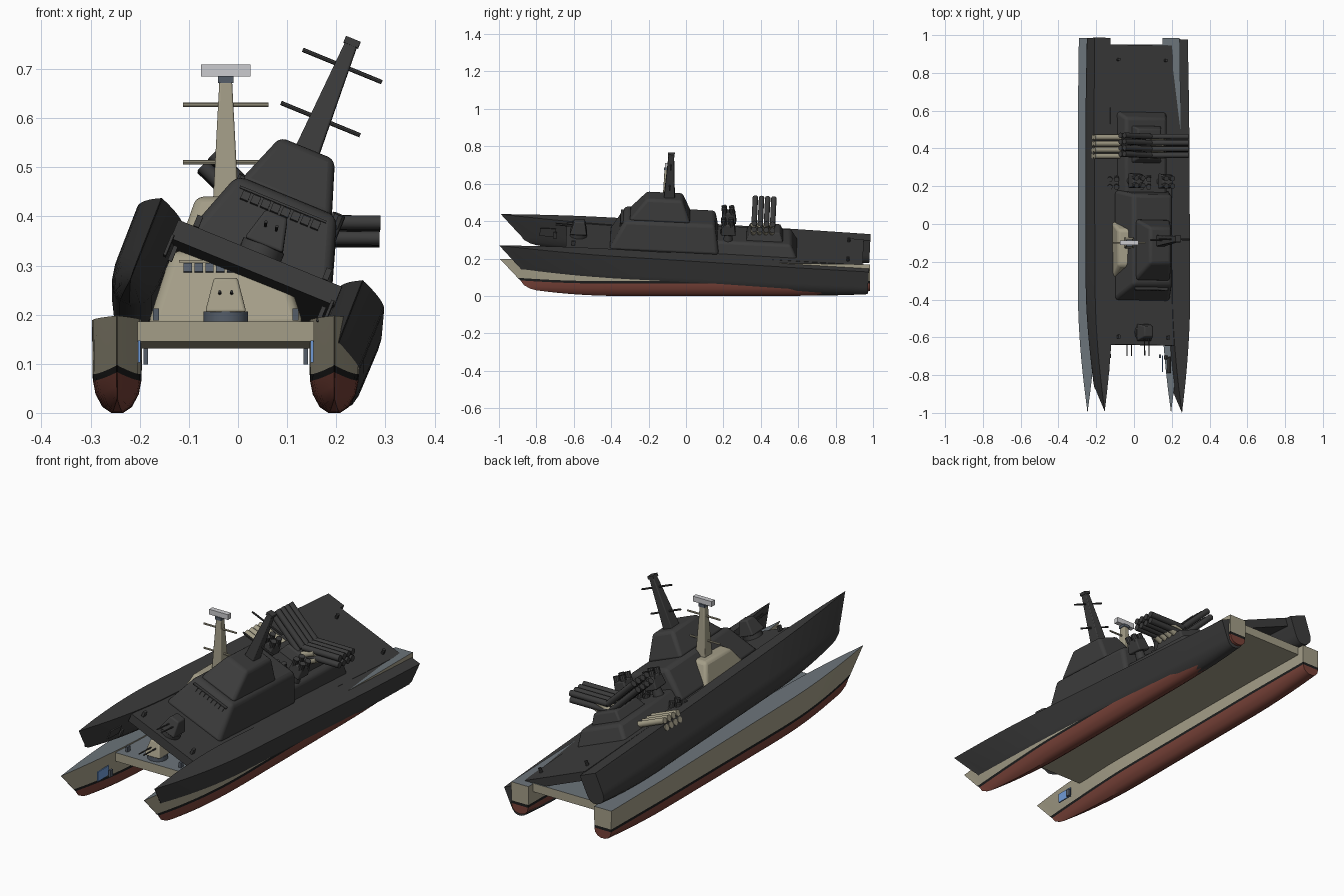
import bpy, bmesh, math
from mathutils import Matrix, Vector

if "Cube" in bpy.data.objects:
    bpy.data.objects.remove(bpy.data.objects["Cube"])


def mat(name, r, g, b):
    m = bpy.data.materials.new(name)
    m.diffuse_color = (r, g, b, 1)
    m.use_nodes = True
    m.node_tree.nodes["Principled BSDF"].inputs["Base Color"].default_value = m.diffuse_color
    return m


TAN = mat("tan_paint", .37, .34, .245)
RED = mat("bottom_red", .19, .055, .04)
BLACK = mat("waterline_black", .012, .012, .012)
DECK = mat("deck_grey", .15, .175, .195)
DARK = mat("charcoal", .045, .045, .045)
BLUE = mat("light_blue", .16, .33, .68)
WHITE = mat("radar_white", .6, .6, .62)
GLASS = mat("slate_grey", .09, .11, .14)
parts = []      # every part of the ship in its own frame
only_lower = []   # parts the upper ship lacks


def finish(name, bm, mats, bevel=0, smooth=False):
    bmesh.ops.recalc_face_normals(bm, faces=bm.faces)
    me = bpy.data.meshes.new(name)
    bm.to_mesh(me)
    bm.free()
    for m in mats:
        me.materials.append(m)
    ob = bpy.data.objects.new(name, me)
    bpy.context.collection.objects.link(ob)
    if bevel:
        b = ob.modifiers.new("soft_edges", 'BEVEL')
        b.width, b.segments, b.limit_method = bevel, 3, 'ANGLE'
    if smooth or bevel:
        bpy.ops.object.select_all(action='DESELECT')
        ob.select_set(True)
        bpy.context.view_layer.objects.active = ob
        bpy.ops.object.shade_smooth_by_angle(angle=math.radians(35))
    parts.append(ob)
    return ob


def frustum(name, bottom, top, z0, z1, m, bevel=0, top_mat=None, cx=0):
    """Tapered block; bottom and top are (half width, y front, y back)."""
    bm = bmesh.new()
    rings = []
    for (w, a, b), z in ((bottom, z0), (top, z1)):
        rings.append([bm.verts.new((cx + x, y, z)) for x, y in
                      ((-w, a), (w, a), (w, b), (-w, b))])
    bm.faces.new(rings[0])
    lid = bm.faces.new(rings[1])
    if top_mat:
        lid.material_index = 1
    for i in range(4):
        j = (i + 1) % 4
        bm.faces.new((rings[0][i], rings[0][j], rings[1][j], rings[1][i]))
    return finish(name, bm, [m, top_mat or m], bevel)


def box(name, c, size, m, tilt=0):
    bm = bmesh.new()
    bmesh.ops.create_cube(bm, size=1, matrix=Matrix.Translation(c)
                          @ Matrix.Rotation(tilt, 4, 'X') @ Matrix.Diagonal((*size, 1)))
    return finish(name, bm, [m])


def rods(name, ends, r1, r2, m, n=12):
    """Round bars between pairs of points, joined in one part."""
    bm = bmesh.new()
    for a, b in ends:
        a, b = Vector(a), Vector(b)
        d = b - a
        bmesh.ops.create_cone(bm, cap_ends=True, segments=n, radius1=r1, radius2=r2, depth=d.length,
                              matrix=Matrix.Translation((a + b) / 2)
                              @ d.to_track_quat('Z', 'Y').to_matrix().to_4x4())
    return finish(name, bm, [m], smooth=True)


# Hull levels, keel to deck: bow y, half width, z at bow, z amidships, z at stern
LEVELS = [(-.80, .012, .030, .000, .026), (-.83, .030, .038, .012, .032),
          (-.865, .044, .056, .038, .045), (-.885, .0495, .083, .066, .066),
          (-.90, .050, .097, .079, .079), (-.995, .051, .198, .182, .168)]
STEPS = 28


def hull(name, cx):
    bm = bmesh.new()
    grid = []
    for i in range(STEPS + 1):
        t = (i / STEPS) ** 1.4
        fill = min(1, t / .32)
        f = max(.02, 1 - (1 - fill) ** 1.8)
        f *= 1 - .1 * max(0, (t - .8) / .2)
        half = []
        for k, (bow, w, zb, zm, zs) in enumerate(LEVELS):
            y = bow + t * (.985 - bow)
            if k == 5:
                z = zb + t * (zs - zb)
            else:
                z = zm + (zb - zm) * max(0, 1 - t / .25) ** 2 + (zs - zm) * max(0, (t - .75) / .25) ** 2
            half.append((w * f, y, z))
        ring = [(-x, y, z) for x, y, z in reversed(half)] + half
        grid.append([bm.verts.new((cx + x, y, z)) for x, y, z in ring])
    # bands: deck edge strip, stripe, then red below
    band = [0, 1, 2, 2, 2, 2, 2, 2, 2, 1, 0]
    for a, b in zip(grid, grid[1:]):
        for k in range(11):
            bm.faces.new((a[k], a[k + 1], b[k + 1], b[k])).material_index = band[k]
        bm.faces.new((a[11], a[0], b[0], b[11])).material_index = 3
    for end in (grid[0], grid[-1]):
        for k in range(5):
            bm.faces.new((end[k], end[k + 1], end[10 - k], end[11 - k])).material_index = band[k]
    return finish(name, bm, [TAN, BLACK, RED, DECK], smooth=True)


# Twin hulls and inner side plates
for s, side in ((-1, "left"), (1, "right")):
    hull(side + "_hull", s * .221)
    p = box(side + "_blue_plate", (s * .176, -.74, .125), (.006, .085, .045), BLUE)
    p.rotation_euler.z = 0
    box(side + "_plate_bracket", (s * .163, -.70, .115), (.009, .02, .033), GLASS)

# Cross deck joining the hulls, slightly lower at the stern
platform = frustum("cross_deck", (.18, -.64, .95), (.18, -.64, .95), .145, .186, TAN, top_mat=DECK)
for v in platform.data.vertices:
    if v.co.y > 0:
        v.co.z -= .014

# Stepped deckhouse
frustum("lower_deckhouse", (.160, -.41, .18), (.110, -.33, .15), .175, .33, TAN, .018)
frustum("upper_deckhouse", (.100, -.31, .02), (.060, -.22, -.03), .325, .44, TAN, .014)
frustum("aft_deckhouse", (.145, .14, .60), (.115, .15, .56), .165, .24, TAN, .014)
frustum("aft_launcher_base", (.085, .32, .52), (.065, .34, .50), .235, .285, TAN, .008)

# Bridge windows along the sloped front
for i in range(8):
    box("bridge_window_%d" % i, (-.077 + .022 * i, -.350, .295), (.017, .007, .02), GLASS, -math.atan(.08 / .155))
box("window_visor", (0, -.347, .309), (.19, .016, .005), TAN)

# Mast, cap, yards and radar
frustum("mast", (.026, -.13, -.07), (.013, -.115, -.085), .43, .675, TAN, .004)
frustum("mast_cap", (.016, -.118, -.082), (.016, -.118, -.082), .672, .686, GLASS)
rods("mast_yards", [((-.087, -.1, z), (.087, -.1, z)) for z in (.51, .627)], .0045, .0045, TAN, 8)
only_lower.append(box("radar_panel", (0, -.1, .697), (.10, .024, .025), WHITE))

# Forward gun
rods("gun_ring", [((0, -.575, .18), (0, -.575, .206))], .045, .045, GLASS, 24)
frustum("gun_turret", (.042, -.622, -.53), (.024, -.600, -.545), .205, .275, TAN, .006)
rods("gun_barrels", [((x, -.59, .243), (x, -.70, .247)) for x in (-.012, .012)], .0035, .003, DARK, 8)

# Missile tubes: two rows of four per side, raised outwards
for s, side in ((-1, "left"), (1, "right")):
    ends = []
    for row in (0, 1):
        for k in range(4):
            y = .36 + k * .033
            ends.append(((s * (.012 - .011 * row), y, .278 + .03 * row),
                         (s * (.195 - .011 * row), y, .352 + .03 * row)))
    rods(side + "_missile_tubes", ends, .0145, .0145, TAN, 12)
    # Small launcher: pedestal, body and barrels
    x = s * .085
    rods(side + "_launcher_pedestal", [((x, .225, .23), (x, .225, .28))], .026, .02, DARK, 16)
    frustum(side + "_launcher_body", (.034, .185, .265), (.030, .19, .255), .275, .335, DARK, .006, cx=x)
    rods(side + "_launcher_barrels", [((x + dx, .222 + dy, .32), (x + dx, .215 + dy, .358))
                                      for dx in (-.018, .018) for dy in (-.02, .02)], .014, .014, DARK, 10)
    # Deck fittings
    box(side + "_front_locker", (s * .142, -.60, .20), (.012, .02, .024), GLASS)
    rods(side + "_stern_bollard", [((s * .135, .87, .165), (s * .135, .87, .195))], .008, .008, GLASS, 10)

# Second ship: dark copy, rolled and pitched, resting on the first
lean = (Matrix.Translation((.045, -.64, .325)) @ Matrix.Rotation(math.radians(-2.8), 4, 'X')
        @ Matrix.Rotation(math.radians(22.3), 4, 'Y') @ Matrix.Translation((0, .64, -.186)))
for ob in list(parts):
    if ob not in only_lower:
        dup = ob.copy()
        dup.data = ob.data.copy()
        dup.name = "upper_" + ob.name
        for i in range(len(dup.data.materials)):
            dup.data.materials[i] = DARK
        bpy.context.collection.objects.link(dup)
        dup.matrix_world = lean
    ob.matrix_world = Matrix.Translation((-.025, 0, 0))
